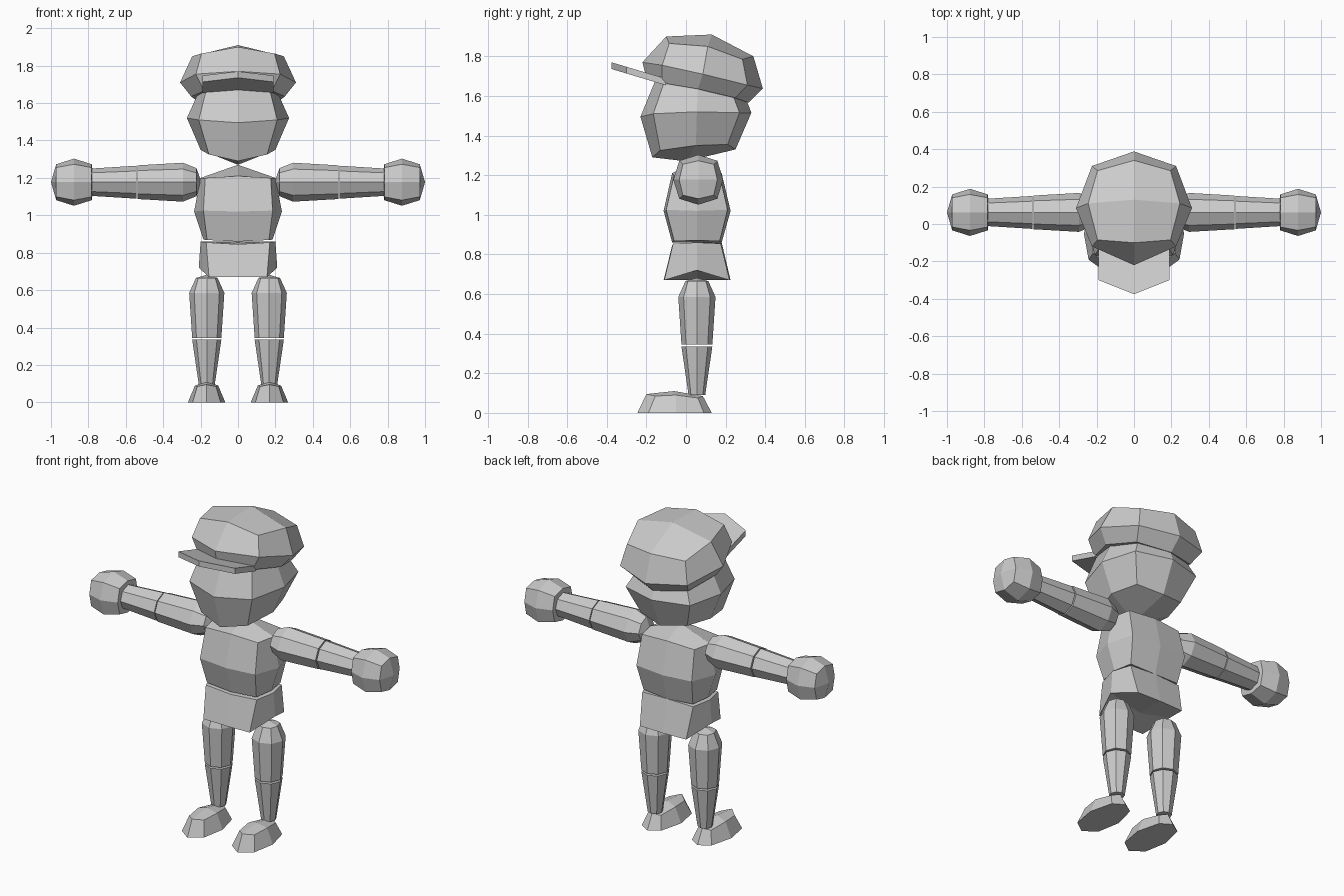
import bpy, bmesh
from mathutils import Vector

if "Cube" in bpy.data.objects:
    bpy.data.objects.remove(bpy.data.objects["Cube"])

grey = bpy.data.materials.new("plain_grey")
grey.diffuse_color = (0.6, 0.6, 0.6, 1)
grey.use_nodes = True
grey.node_tree.nodes["Principled BSDF"].inputs["Base Color"].default_value = grey.diffuse_color

CY = 0.055  # depth of the body's centre line


def finish(name, bm):
    bmesh.ops.recalc_face_normals(bm, faces=bm.faces)
    me = bpy.data.meshes.new(name)
    bm.to_mesh(me)
    bm.free()
    me.materials.append(grey)
    ob = bpy.data.objects.new(name, me)
    bpy.context.collection.objects.link(ob)
    return ob


def loft(name, rings, start, end):
    """Skin 8-point rings (mid, corner, mid, ...) and close each end with four quads round a pole."""
    bm = bmesh.new()
    vs = [[bm.verts.new(p) for p in r] for r in rings]
    for a, b in zip(vs, vs[1:]):
        for i in range(8):
            j = (i + 1) % 8
            bm.faces.new((a[i], a[j], b[j], b[i]))
    for ring, pole in ((vs[0], start), (vs[-1], end)):
        c = bm.verts.new(pole)
        for i in range(0, 8, 2):
            bm.faces.new((ring[i], ring[i + 1], ring[(i + 2) % 8], c))
    return finish(name, bm)


def sym(front, fcorner, side, rcorner, rear):
    """Ring mirrored in x: front and rear are (y, z), the others (x, y, z)."""
    half = [fcorner, side, rcorner]
    return [(0, *front), *half, (0, *rear), *[(-x, y, z) for x, y, z in reversed(half)]]


def tube(name, axis, origin, sections, start, end, s):
    """Limb along an axis: sections are (position, mid radius, corner radius); s mirrors in x."""
    o = Vector(origin)
    dirs = [(1, 0), (1, 1), (0, 1), (-1, 1), (-1, 0), (-1, -1), (0, -1), (1, -1)]

    def place(t, u, v):
        p = o + (Vector((t, u, v)) if axis == 'x' else Vector((u, v, t)))
        return (p.x * s, p.y, p.z)

    rings = []
    for t, mid, cor in sections:
        rings.append([place(t, u * (cor if u and v else mid), v * (cor if u and v else mid))
                      for u, v in dirs])
    return loft(name, rings, place(start, 0, 0), place(end, 0, 0))


# Head
loft("head", [
    sym((-.17, 1.29), (.155, -.13, 1.325), (.20, .05, 1.35), (.155, .21, 1.355), (.25, 1.33)),
    sym((-.23, 1.495), (.21, -.165, 1.51), (.273, CY, 1.52), (.215, .27, 1.515), (.33, 1.515)),
    sym((-.15, 1.69), (.17, -.11, 1.67), (.215, .06, 1.65), (.175, .24, 1.595), (.305, 1.58)),
], (0, 0, 1.27), (0, .07, 1.76))

# Cap crown, tipped back
loft("cap_crown", [
    sym((-.20, 1.69), (.18, -.12, 1.665), (.25, .06, 1.635), (.19, .25, 1.59), (.315, 1.566)),
    sym((-.22, 1.77), (.225, -.12, 1.755), (.31, .085, 1.71), (.225, .31, 1.655), (.388, 1.637)),
    sym((-.10, 1.90), (.195, -.085, 1.865), (.245, .11, 1.85), (.195, .285, 1.785), (.34, 1.80)),
], (0, .07, 1.64), (0, .13, 1.91))

# Cap brim: pointed plate sloping down into the crown
bm = bmesh.new()
outline = [(-.19, -.10), (.19, -.10), (.19, -.30), (0, -.375), (-.19, -.30)]
top, low = [[bm.verts.new((x, y, 1.64 - .3 * y + d)) for x, y in outline] for d in (.017, -.017)]
bm.faces.new(top)
bm.faces.new(low)
for i in range(5):
    j = (i + 1) % 5
    bm.faces.new((top[i], top[j], low[j], low[i]))
finish("cap_brim", bm)

# Torso
loft("torso", [
    sym((-.07, .86), (.165, -.06, .868), (.185, CY, .87), (.165, .17, .868), (.18, .86)),
    sym((-.113, 1.02), (.185, -.10, 1.025), (.235, CY, 1.02), (.185, .21, 1.025), (.225, 1.02)),
    sym((-.07, 1.21), (.175, -.06, 1.20), (.20, CY, 1.20), (.175, .17, 1.20), (.18, 1.21)),
], (0, CY, .86), (0, CY, 1.27))

# Pelvis with raised leg openings at the sides
loft("pelvis", [
    sym((-.113, .67), (.155, -.11, .67), (.21, CY, .72), (.155, .22, .67), (.225, .67)),
    sym((-.07, .845), (.17, -.065, .855), (.20, CY, .86), (.17, .175, .855), (.18, .86)),
], (0, CY, .67), (0, CY, .855))

for s, tag in ((1, "left"), (-1, "right")):
    # Arms
    shoulder = (0, .062, 1.177)
    tube(tag + "_upper_arm", 'x', shoulder,
         [(.222, .075, .05), (.295, .104, .07), (.538, .09, .062)], .195, .538, s)
    tube(tag + "_forearm", 'x', shoulder,
         [(.544, .088, .06), (.785, .073, .05)], .544, .785, s)
    # Hand: rounded cube
    tube(tag + "_hand", 'x', (.877, .062, 1.177),
         [(-.095, .096, .078), (0, .126, .096), (.095, .096, .078)], -.108, .123, s)
    # Legs
    hip = (.167, CY, 0)
    tube(tag + "_thigh", 'z', hip,
         [(.345, .078, .055), (.585, .094, .067), (.665, .058, .045)], .345, .682, s)
    tube(tag + "_shin", 'z', hip,
         [(.09, .042, .03), (.335, .078, .055)], .09, .335, s)
    # Foot
    sole = sym((-.245, 0), (.075, -.19, 0), (.10, -.05, 0), (.065, .09, 0), (.13, 0))
    upper = sym((-.20, .095), (.05, -.155, .085), (.062, -.05, .09), (.042, .06, .075), (.085, .085))
    shift = lambda ring: [((x + .168) * s, y, z) for x, y, z in ring]
    loft(tag + "_foot", [shift(sole), shift(upper)], (.168 * s, -.05, 0), (.168 * s, -.06, .11))
